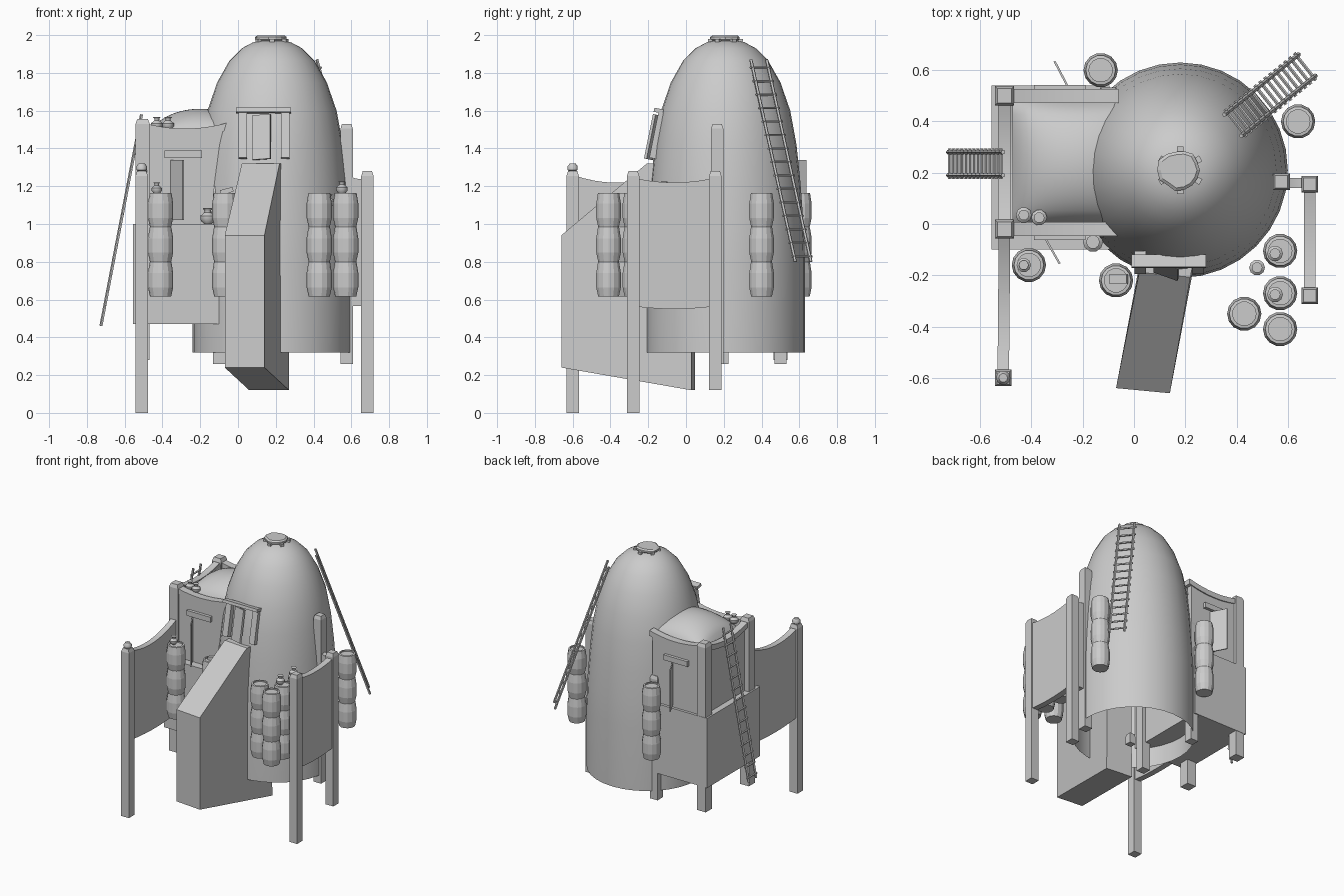
import bpy, bmesh, math, random
from mathutils import Vector, Matrix

if "Cube" in bpy.data.objects:
    bpy.data.objects.remove(bpy.data.objects["Cube"])

random.seed(4)
CX, CY = 0.18, 0.21  # tower axis


def finish(name, bm, smooth=None):
    bmesh.ops.recalc_face_normals(bm, faces=bm.faces[:])
    me = bpy.data.meshes.new(name)
    bm.to_mesh(me)
    bm.free()
    ob = bpy.data.objects.new(name, me)
    bpy.context.collection.objects.link(ob)
    if smooth:
        bpy.ops.object.select_all(action='DESELECT')
        ob.select_set(True)
        bpy.context.view_layer.objects.active = ob
        bpy.ops.object.shade_smooth_by_angle(angle=math.radians(smooth))
    return ob


def box(name, c, size, rot=None):
    bm = bmesh.new()
    m = Matrix.Translation(c) @ (rot.to_4x4() if rot else Matrix()) @ Matrix.Diagonal((*size, 1))
    bmesh.ops.create_cube(bm, size=1, matrix=m)
    return finish(name, bm)


def lathe(name, profile, at=(0, 0, 0), n=12, caps=True, smooth=None):
    bm = bmesh.new()
    rings = [[bm.verts.new((at[0] + r * math.cos(2 * math.pi * i / n),
                            at[1] + r * math.sin(2 * math.pi * i / n), at[2] + z))
              for i in range(n)] for r, z in profile]
    for a, b in zip(rings, rings[1:]):
        for i in range(n):
            bm.faces.new((a[i], a[(i + 1) % n], b[(i + 1) % n], b[i]))
    if caps:
        bm.faces.new(rings[0])
        bm.faces.new(rings[-1])
    return finish(name, bm, smooth)


def rod(name, a, b, r, n=5):
    a, b = Vector(a), Vector(b)
    d = b - a
    bm = bmesh.new()
    m = Matrix.Translation((a + b) / 2) @ d.to_track_quat('Z', 'Y').to_matrix().to_4x4()
    bmesh.ops.create_cone(bm, cap_ends=True, segments=n, radius1=r, radius2=r, depth=d.length, matrix=m)
    return finish(name, bm)


def post(name, x, y, z0, z1, w=0.065):
    # square post with chamfered head
    h = w / math.sqrt(2)
    ob = lathe(name, [(h, z0 - z1), (h, -0.025), (h * 0.75, 0)], (0, 0, 0), 4)
    ob.data.transform(Matrix.Translation((x, y, z1)) @ Matrix.Rotation(math.pi / 4, 4, 'Z'))
    return ob


def sag_wall(name, p, q, t, top0, top1, sag, bot, bsag=0.0, n=10):
    # upright wall whose upper and lower edges hang in a curve
    p, q = Vector((*p, 0)), Vector((*q, 0))
    side = (q - p).normalized().cross(Vector((0, 0, 1))) * t / 2
    bm = bmesh.new()
    prev = None
    for i in range(n + 1):
        u = i / n
        k = 4 * u * (1 - u)
        zt = top0 + (top1 - top0) * u - sag * k
        zb = (zt - 0.04 if bot is None else bot - bsag * k)
        c = p.lerp(q, u)
        ring = [bm.verts.new(c + side * s + Vector((0, 0, z)))
                for s, z in ((-1, zb), (1, zb), (1, zt), (-1, zt))]
        if prev:
            for j in range(4):
                bm.faces.new((prev[j], prev[(j + 1) % 4], ring[(j + 1) % 4], ring[j]))
        else:
            bm.faces.new(ring)
        prev = ring
    bm.faces.new(prev)
    return finish(name, bm, 30)


def ladder(name, bottom, top, side, half, rungs):
    bottom, top, side = Vector(bottom), Vector(top), Vector(side).normalized()
    for s in (-1, 1):
        rod(name + "_rail", bottom + side * half * s, top + side * half * s, 0.009)
    for i in range(rungs):
        c = bottom.lerp(top, (i + 0.4) / rungs)
        rod(name + "_rung", c - side * (half + 0.015), c + side * (half + 0.015), 0.007)


def pot(x, y, z, s=1.0):
    lathe("pot", [(r * s, h * s) for r, h in
                  ((.014, 0), (.028, .016), (.028, .03), (.012, .044), (.012, .052), (.019, .06))],
          (x, y, z), 10, smooth=40)


# main tower dome, open underneath
lathe("tower_dome", [(.42, .32), (.42, .8), (.412, 1.0), (.396, 1.22), (.375, 1.42), (.342, 1.6),
                     (.29, 1.75), (.225, 1.865), (.16, 1.93), (.1, 1.962), (.05, 1.972)],
      (CX, CY, 0), 32, caps=False, smooth=40)

# ragged roof cap on little blocks
bm = bmesh.new()
n = 14
rad = [0.082 + random.uniform(-0.01, 0.012) for i in range(n)]
rings = [[bm.verts.new((CX + r * k * math.cos(2 * math.pi * i / n),
                        CY + r * k * math.sin(2 * math.pi * i / n), z))
          for i, r in enumerate(rad)] for k, z in ((.9, 1.97), (1, 1.978), (1, 1.99), (.85, 1.999))]
for a, b in zip(rings, rings[1:]):
    for i in range(n):
        bm.faces.new((a[i], a[(i + 1) % n], b[(i + 1) % n], b[i]))
bm.faces.new(rings[0])
bm.faces.new(rings[-1])
finish("roof_cap", bm)
for i in range(6):
    a = math.pi / 2 + i * math.pi / 3
    box("cap_block", (CX + .08 * math.cos(a), CY + .08 * math.sin(a), 1.965), (.025, .025, .03),
        Matrix.Rotation(a, 3, 'Z'))

# solid entrance ramp: side profile extruded across its width
d = Vector((0.13, 0.69, 0)).normalized()
w = Vector((0.105, -0.01, 0))
start = Vector((0.035, -0.65, 0))
bm = bmesh.new()
for s in (-1, 1):
    bm.faces.new([bm.verts.new(start + d * u + w * s * k + Vector((0, 0, z))) for u, z, k in
                  ((0, .24, 1), (0, .94, 1), (.46, 1.32, .95), (.70, 1.32, .95), (.70, .12, 1))])
bm.verts.ensure_lookup_table()
v = bm.verts[:]
for i in range(5):
    j = (i + 1) % 5
    bm.faces.new((v[i], v[j], v[5 + j], v[5 + i]))
finish("entrance_ramp", bm)

# leaning door frame over the ramp
lean = Matrix.Rotation(-0.2, 3, 'X')
for x in (.025, .25):
    box("door_jamb", (x, -.15, 1.47), (.045, .04, .25), lean)
box("door_lintel", (.135, -.145, 1.6), (.29, .05, .022), lean)
box("door_leaf", (.125, -.175, 1.46), (.1, .015, .24), lean @ Matrix.Rotation(-.35, 3, 'Z'))

# side annex: wide base, inset walls, vaulted roof
box("annex_base", (-.325, .22, .735), (.46, .64, .53))
for y, s in ((-.02, -1), (.5, 1)):
    sag_wall("annex_side_wall", (-.5, y), (-.08, y), .04, 1.53, 1.53, .03, 1.0)
    sag_wall("annex_side_beam", (-.5, y), (-.06, y), .055, 1.535, 1.535, .03, None)
    box("window_lintel", (-.29, y + s * .025, 1.37), (.2, .035, .04))
    a = Vector((-.355, y + s * .02, 0))
    if s > 0:
        a.x = -.25
    b = Vector((-.29 if s < 0 else -.31, y + s * .135, 0))
    e = b - a
    box("open_shutter", (a + b) / 2 + Vector((0, 0, 1.18)), (e.length, .008, .32),
        Matrix.Rotation(math.atan2(e.y, e.x), 3, 'Z'))
    post("annex_post", -.505, y, .28, 1.555, .075)
    post("annex_inner_post", -.1, y, .26, 1.2, .065)
sag_wall("annex_end_wall", (-.49, 0), (-.49, .48), .035, 1.52, 1.52, .04, 1.0)
sag_wall("annex_end_beam", (-.505, 0), (-.505, .48), .05, 1.53, 1.53, .04, None)

bm = bmesh.new()
bmesh.ops.create_grid(bm, x_segments=16, y_segments=16, size=1)
for p in bm.verts:
    x, y = p.co.x, p.co.y
    p.co = (-.2 + .28 * x, .24 + .25 * y,
            1.43 + .18 * math.sqrt(max(0, 1 - x * x)) * math.sqrt(max(0, 1 - y * y)))
finish("annex_vault", bm, 60)

# boundary posts and hanging walls
post("left_front_post", -.51, -.6, 0, 1.28)
lathe("post_finial", [(.015, 0), (.028, .012), (.028, .03), (.017, .045)], (-.51, -.6, 1.275), 10, smooth=40)
sag_wall("left_screen", (-.51, -.6), (-.505, -.03), .045, 1.26, 1.3, .06, .58, .02)
post("right_front_post", .685, -.28, 0, 1.28)
post("right_rear_post", .685, .155, .12, 1.28)
post("tower_side_post", .575, .165, .26, 1.53)
post("tower_rear_leg", .2, .2, .26, .34, .05)
sag_wall("right_screen", (.685, -.28), (.685, .155), .045, 1.245, 1.245, .025, .565, .015)
sag_wall("right_link_wall", (.575, .16), (.685, .16), .04, 1.26, 1.24, .01, .565)

# stacks of three barrels
for x, y in ((-.41, -.16), (-.07, -.22), (-.13, .6), (.64, .4),
             (.57, -.105), (.57, -.27), (.43, -.35), (.57, -.41)):
    prof = [(r, i * .184 + z) for i in range(3) for z, r in
            ((0, .056), (.05, .067), (.125, .067), (.18, .058))]
    lathe("barrel_stack", prof + [(.046, .55), (.046, .54)], (x, y, .615), 14)

# pots on barrels, ledge and roof
for x, y, z, s in ((-.43, -.16, 1.16, 1), (.55, -.115, 1.16, 1.1), (.55, -.275, 1.16, 1.1),
                   (-.43, .035, 1.5, 1.1), (-.37, .025, 1.5, 1.1), (-.16, -.07, 1.0, 1.4),
                   (.48, -.17, 1.09, 1.1)):
    pot(x, y, z, s)
box("folded_cloth", (-.06, -.215, 1.175), (.07, .035, .025), Matrix.Rotation(-.25, 3, 'Y'))

# ladders
ladder("tower_ladder", (.675, .62, .8), (.385, .385, 1.87), (-.62, .78, 0), .053, 15)
ladder("annex_ladder", (-.725, .235, .46), (-.51, .235, 1.58), (0, 1, 0), .045, 14)
